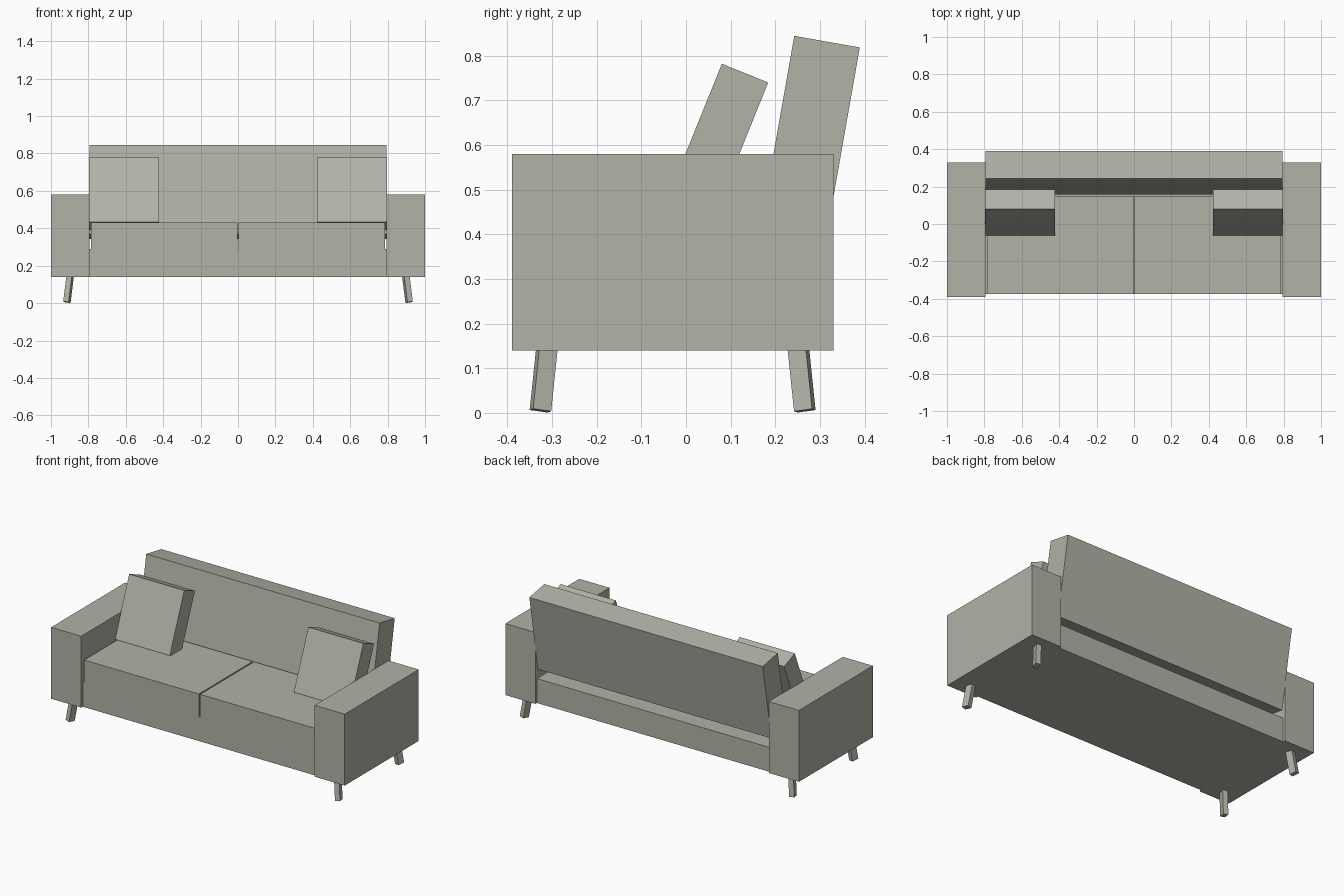
import bpy, bmesh, math
from mathutils import Vector, Matrix

if "Cube" in bpy.data.objects:
    bpy.data.objects.remove(bpy.data.objects["Cube"])

fabric = bpy.data.materials.new("warm grey")
fabric.diffuse_color = (0.45, 0.445, 0.39, 1.0)
fabric.use_nodes = True
fabric.node_tree.nodes["Principled BSDF"].inputs["Base Color"].default_value = fabric.diffuse_color


def box(name, center, size, rot=None):
    """Box of a given size, turned about its own centre."""
    bm = bmesh.new()
    bmesh.ops.create_cube(bm, size=1.0, matrix=Matrix.Diagonal((*size, 1.0)))
    me = bpy.data.meshes.new(name)
    bm.to_mesh(me)
    bm.free()
    me.materials.append(fabric)
    ob = bpy.data.objects.new(name, me)
    ob.matrix_world = Matrix.Translation(center) @ (rot or Matrix.Identity(4))
    bpy.context.collection.objects.link(ob)
    return ob


def lean(deg):
    return Matrix.Rotation(math.radians(-deg), 4, 'X')


MID_Y = -0.03  # the frame sits slightly forward of the origin

# Base under the seat
box("base", (0, MID_Y, 0.215), (1.59, 0.69, 0.15))

# Leaning backrest
box("backrest", (0, 0.274, 0.594), (1.59, 0.149, 0.482), lean(10))

for sx, side in ((-1, "left"), (1, "right")):
    # Arm, seat cushion and throw pillow
    box(side + "_arm", (sx * 0.8975, MID_Y, 0.36), (0.205, 0.72, 0.44))
    box(side + "_seat_cushion", (sx * 0.395, -0.1125, 0.36), (0.782, 0.525, 0.14))
    box(side + "_pillow", (sx * 0.61, 0.062, 0.587), (0.375, 0.112, 0.375), lean(22))

    # Splayed legs, turned slightly about their own axis
    for sy, end in ((-1, "front"), (1, "back")):
        axis = Vector((-sx * 0.017, -sy * 0.014, 0.135)).normalized()
        foot = Vector((sx * 0.915, MID_Y + sy * 0.296, 0.005))
        tilt = Vector((0, 0, 1)).rotation_difference(axis).to_matrix().to_4x4()
        yaw = Matrix.Rotation(math.radians(-15 * sx * sy), 4, 'Z')
        box(f"{end}_{side}_leg", foot + axis * 0.075, (0.03, 0.042, 0.15), tilt @ yaw)
